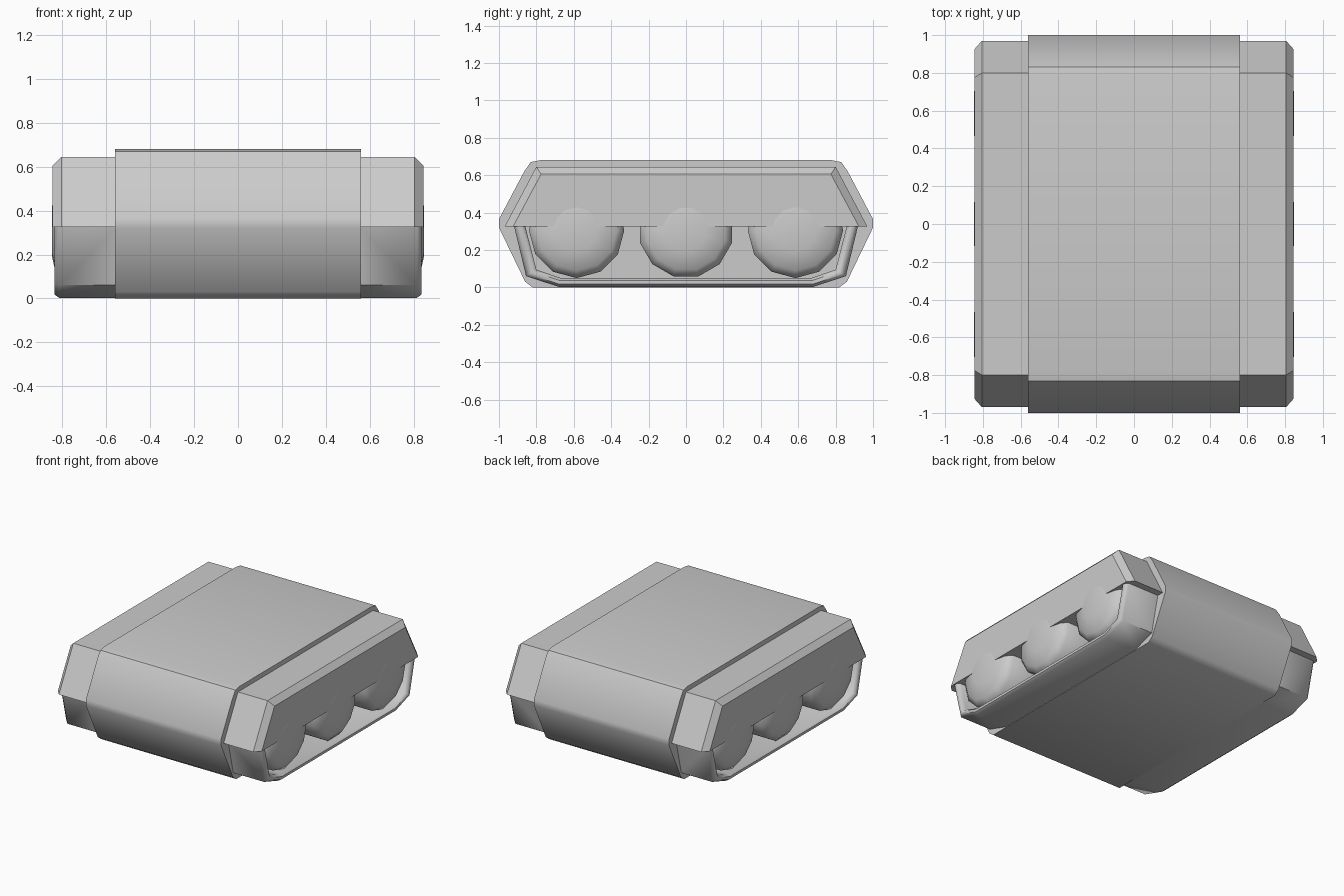
import bpy, bmesh, math

if "Cube" in bpy.data.objects:
    bpy.data.objects.remove(bpy.data.objects["Cube"])


def loft(name, sections, mirror=False, angle=40):
    """Skin a list of (x, [(y, z), ...]) cross-sections and cap both ends."""
    bm = bmesh.new()
    rings = [[bm.verts.new((x, y, z)) for y, z in prof] for x, prof in sections]
    n = len(rings[0])
    for a, b in zip(rings, rings[1:]):
        for i in range(n):
            j = (i + 1) % n
            bm.faces.new((a[i], a[j], b[j], b[i]))
    bm.faces.new(rings[0][::-1])
    bm.faces.new(rings[-1])
    bmesh.ops.recalc_face_normals(bm, faces=bm.faces[:])
    me = bpy.data.meshes.new(name)
    bm.to_mesh(me)
    bm.free()
    ob = bpy.data.objects.new(name, me)
    bpy.context.collection.objects.link(ob)
    bpy.ops.object.select_all(action='DESELECT')
    ob.select_set(True)
    bpy.context.view_layer.objects.active = ob
    bpy.ops.object.shade_smooth_by_angle(angle=math.radians(angle))
    if mirror:
        ob.modifiers.new("Mirror", 'MIRROR')
    return ob


def sym(half):
    """Complete a profile given its -y half."""
    return half + [(-y, z) for y, z in reversed(half)]


def mix(a, b, t):
    return [(p[0] + (q[0] - p[0]) * t, p[1] + (q[1] - p[1]) * t) for p, q in zip(a, b)]


# Central hull
hull = sym([(-0.82, 0), (-0.86, 0.03), (-1.0, 0.32), (-1.0, 0.365),
            (-0.865, 0.62), (-0.83, 0.67), (-0.78, 0.68)])
loft("hull", [(-0.56, hull), (0.56, hull)])

# Fenders with a chamfered outer edge
full = sym([(-0.97, 0.325), (-0.80, 0.645)])
small = sym([(-0.925, 0.325), (-0.775, 0.605)])
loft("fender", [(0.55, full), (0.805, full), (0.845, small)], mirror=True)

# Track bands: open loop under each fender, with a rounded outer lip
outer = sym([(-0.92, 0.33), (-0.855, 0.06), (-0.68, 0.003)])
inner = sym([(-0.86, 0.33), (-0.80, 0.095), (-0.67, 0.05)])
lip_out, lip_in = mix(outer, inner, 0.3), mix(inner, outer, 0.3)
loft("track_band", [(0.55, outer + inner[::-1]), (0.815, outer + inner[::-1]),
                    (0.835, lip_out + lip_in[::-1])], mirror=True, angle=50)


# Road wheels: low-sided discs with a slightly domed face
def circle(cy, r, turn):
    return [(cy + r * math.sin(turn + i * math.tau / 12),
             0.305 - r * math.cos(turn + i * math.tau / 12)) for i in range(12)]


for label, cy, turn in (("front", -0.585, 0), ("middle", 0, math.pi / 12), ("rear", 0.585, 0)):
    loft(label + "_wheel", [(0.55, circle(cy, 0.255, turn)), (0.79, circle(cy, 0.255, turn)),
                            (0.825, circle(cy, 0.215, turn)), (0.848, circle(cy, 0.11, turn))],
         mirror=True, angle=60)
